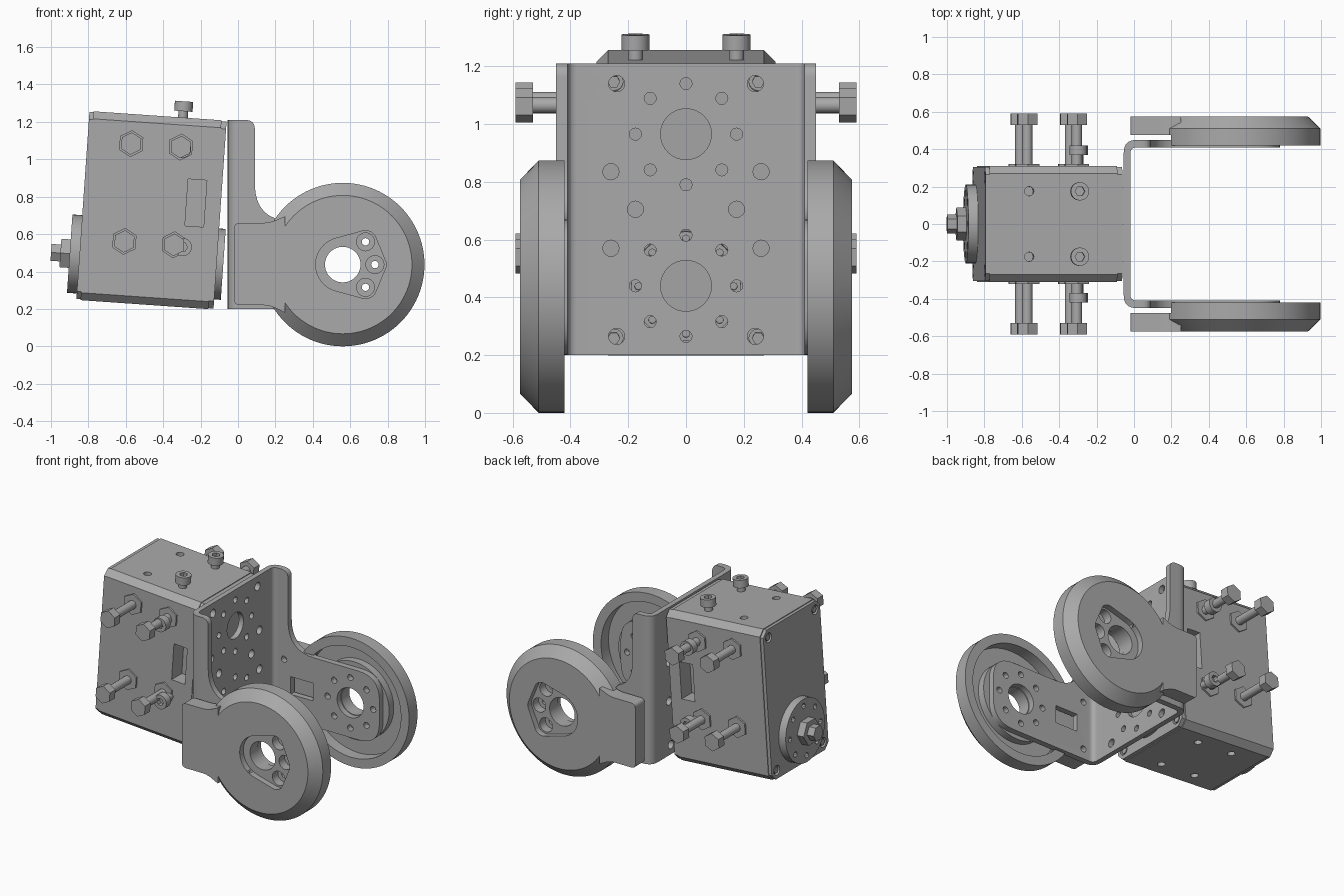
import bpy, bmesh
from math import sin, cos, pi, radians
from mathutils import Matrix, Vector
from mathutils.geometry import convex_hull_2d

cube = bpy.data.objects.get("Cube")
if cube:
    bpy.data.objects.remove(cube, do_unlink=True)

grey = bpy.data.materials.new("plain grey")
grey.use_nodes = True
GREY = (0.4, 0.4, 0.4, 1)
grey.diffuse_color = GREY
grey.node_tree.nodes["Principled BSDF"].inputs["Base Color"].default_value = GREY


def ngon(u, v, r, n=24, phase=0.0):
    return [(u + r * cos(phase + 2 * pi * i / n), v + r * sin(phase + 2 * pi * i / n)) for i in range(n)]


def rect(u0, v0, u1, v1):
    return [(u0, v0), (u1, v0), (u1, v1), (u0, v1)]


def rounded(corners, steps=8):
    """Polygon from (u, v, radius) corners."""
    out = []
    for i, (u, v, r) in enumerate(corners):
        p = Vector((u, v))
        if not r:
            out.append((u, v))
            continue
        a = p + (Vector(corners[i - 1][:2]) - p).normalized() * r
        b = p + (Vector(corners[(i + 1) % len(corners)][:2]) - p).normalized() * r
        for k in range(steps + 1):
            t = k / steps
            out.append(tuple(a * (1 - t) ** 2 + p * 2 * t * (1 - t) + b * t * t))
    return out


PLACE = {"X": lambda u, v, w: (w, u, v), "Y": lambda u, v, w: (u, w, v), "Z": lambda u, v, w: (u, v, w)}


def finish(name, bm, frame=None):
    bmesh.ops.recalc_face_normals(bm, faces=bm.faces)
    mesh = bpy.data.meshes.new(name)
    bm.to_mesh(mesh)
    bm.free()
    mesh.materials.append(grey)
    ob = bpy.data.objects.new(name, mesh)
    bpy.context.collection.objects.link(ob)
    if frame:
        ob.matrix_world = frame
    return ob


def solid(name, prisms, frame=None):
    """Object made of prisms given as (outline, axis, low, high)."""
    bm = bmesh.new()
    for pts, axis, lo, hi in prisms:
        ends = [[bm.verts.new(PLACE[axis](u, v, w)) for u, v in pts] for w in (lo, hi)]
        bm.faces.new(ends[0])
        bm.faces.new(ends[1][::-1])
        for i in range(len(pts)):
            bm.faces.new((ends[0][i - 1], ends[0][i], ends[1][i], ends[1][i - 1]))
    return finish(name, bm, frame)


def lathe(name, profile, cx, cz, n=96):
    """Closed (radius, y) profile turned around a y axis."""
    bm = bmesh.new()
    rings = [[bm.verts.new((u, y, v)) for u, v in ngon(cx, cz, r, n)] for r, y in profile]
    for j in range(len(rings)):
        for i in range(n):
            bm.faces.new((rings[j - 1][i - 1], rings[j - 1][i], rings[j][i], rings[j][i - 1]))
    return finish(name, bm)


def combine(ob, other, operation):
    mod = ob.modifiers.new("cut", "BOOLEAN")
    mod.operation, mod.object, mod.solver = operation, other, "EXACT"
    bpy.context.view_layer.update()
    mesh = bpy.data.meshes.new_from_object(ob.evaluated_get(bpy.context.evaluated_depsgraph_get()))
    ob.modifiers.clear()
    ob.data = mesh
    bpy.data.objects.remove(other, do_unlink=True)


def cut(ob, prisms):
    combine(ob, solid("cutter", prisms, ob.matrix_world.copy()), "DIFFERENCE")


# Tilted servo case
TILT = Matrix.Translation((-0.4625, 0, 0.7275)) @ Matrix.Rotation(radians(4), 4, "Y")
SX, SZ = 0.133, -0.262          # screw spacing, output shaft height


def case_outline(w, h, c=0.04):
    return [(-w, c - h), (c - w, -h), (w - c, -h), (w, c - h), (w, h - c), (w - c, h), (c - w, h), (-w, h - c)]


case = solid("servo_case", [(case_outline(0.31, 0.506), "X", -0.345, 0.34)], TILT)
window = rect(0.184, -0.07, 0.284, 0.18)
cut(case, [(window, "Y", s * 0.2, s * 0.4) for s in (1, -1)]
    + [(ngon(-SX, y, 0.025, 12), "Z", s * 0.44, s * 0.6) for y in (-0.175, 0.175) for s in (1, -1)]
    + [(ngon(SX, y, 0.025, 12), "Z", -0.6, -0.44) for y in (-0.175, 0.175)])

# End covers with corner screw recesses
for name, lo, hi in (("rear_cover", -0.3675, -0.345), ("front_cover", 0.34, 0.3675)):
    cover = solid(name, [(case_outline(0.305, 0.501), "X", lo, hi)], TILT)
    corners = [(y, z) for y in (-0.25, 0.25) for z in (-0.445, 0.445)]
    cut(cover, [(ngon(y, z, 0.032, 16), "X", lo - 0.01, hi + 0.01) for y, z in corners])
    solid(name + "_screws", [(ngon(y, z, 0.022, 6), "X", lo + 0.004, hi - 0.004) for y, z in corners], TILT)

# Output horn, rear idler disc and its hex fastener
horn = solid("output_horn", [(ngon(0, SZ, 0.19, 48), "X", 0.36, 0.403)], TILT)
cut(horn, [(p, "X", 0.385, 0.42) for p in
           [ngon(y, z, 0.013, 8) for y, z in ngon(0, SZ, 0.175 - 0.01, 8)]])
idler = solid("rear_idler_disc", [(ngon(0, SZ, 0.21, 48), "X", -0.42, -0.36)], TILT)
cut(idler, [(ngon(y, z, 0.018, 10), "X", -0.45, -0.395) for y, z in ngon(0, SZ, 0.165, 8)])
solid("rear_idler_collar", [(ngon(0, SZ, 0.088, 6), "X", -0.47, -0.42)], TILT)
solid("rear_idler_bolt", [(ngon(0, SZ, 0.052, 6), "X", -0.52, -0.47)], TILT)

# Side bolts with hex seats, and socket screws
for s, side in ((1, "left"), (-1, "right")):
    bolts = []
    for x in (-SX, SX):
        for z in (-0.176, 0.348):
            bolts += [(ngon(x, z, 0.072, 6, pi / 6), "Y", s * 0.305, s * 0.322),
                      (ngon(x, z, 0.028, 16), "Y", s * 0.32, s * 0.54),
                      (ngon(x, z, 0.06, 6, pi / 6), "Y", s * 0.53, s * 0.59)]
    solid(side + "_side_bolts", bolts, TILT)
    spots = [(0.181, -0.185), (0.141, 0.338)]
    solid(side + "_socket_shanks", [(ngon(x, z, 0.024, 16), "Y", s * 0.3, s * 0.37) for x, z in spots], TILT)
    heads = solid(side + "_socket_heads", [(ngon(x, z, 0.048), "Y", s * 0.37, s * 0.42) for x, z in spots], TILT)
    cut(heads, [(ngon(x, z, 0.025, 6), "Y", s * 0.39, s * 0.45) for x, z in spots])

# Screws on top of the case
ys = (-0.175, 0.175)
solid("top_screw_shanks", [(ngon(SX, y, 0.026, 16), "Z", 0.5, 0.545) for y in ys], TILT)
top_heads = solid("top_screw_heads", [(ngon(SX, y, 0.049), "Z", 0.54, 0.593) for y in ys], TILT)
cut(top_heads, [(ngon(SX, y, 0.026, 6), "Z", 0.565, 0.65) for y in ys])

# U bracket: bent sheet trimmed to its side outline
CX, CZ = 0.56, 0.437            # wheel axis
sheet = [(0.8, 0.45, 0), (-0.055, 0.45, 0.07), (-0.055, -0.45, 0.07), (0.8, -0.45, 0),
         (0.8, -0.41, 0), (-0.02, -0.41, 0.035), (-0.02, 0.41, 0.035), (0.8, 0.41, 0)]
bracket = solid("u_bracket", [(rounded(sheet), "Z", 0.1, 1.3)])
side = [(-0.1, 0.2, 0), (0.78, 0.2, 0.16), (0.78, 0.67, 0.16), (0.09, 0.67, 0.2),
        (0.09, 1.21, 0.05), (-0.1, 1.21, 0)]
combine(bracket, solid("trim", [(rounded(side), "Y", -0.6, 0.6)]), "INTERSECT")

plate_holes = [ngon(0, z, 0.088, 40) for z in (0.44, 0.965)]
plate_holes += [ngon(y, z, 0.021, 12) for cz in (0.44, 0.965) for y, z in ngon(0, cz, 0.175, 8)]
for y, z in ((0.24, 1.14), (0.26, 0.835), (0.175, 0.705), (0.26, 0.57), (0.24, 0.265)):
    plate_holes += [ngon(y, z, 0.028, 16), ngon(-y, z, 0.028, 16)]
cut(bracket, [(p, "X", -0.1, 0.05) for p in plate_holes])

arm_holes = [ngon(CX, CZ, 0.1, 40), rect(0.11, 0.375, 0.28, 0.495)]
arm_holes += [ngon(x, z, 0.021, 12) for x, z in ngon(CX, CZ, 0.172, 8)]
arm_holes += [ngon(0.06, z, 0.021, 12) for z in (0.27, 0.6)]
cut(bracket, [(p, "Y", -0.6, 0.6) for p in arm_holes])

# Round arm covers, dished on the inside, with a pocket for three screws
profile = [(0.095, 0.575), (0.37, 0.575), (0.437, 0.51), (0.437, 0.42), (0.375, 0.42),
           (0.375, 0.5), (0.265, 0.5), (0.265, 0.45), (0.095, 0.45)]
screws = [(CX + 0.172 * cos(a), CZ + 0.172 * sin(a)) for a in (-pi / 4, 0, pi / 4)]
cloud = ngon(CX, CZ, 0.145, 48) + [p for x, z in screws for p in ngon(x, z, 0.06)]
pocket = [cloud[i] for i in convex_hull_2d([Vector(p) for p in cloud])]
tab = [(-0.02, 0.22, 0.03), (0.17, 0.22, 0.04), (0.25, 0.18, 0), (0.25, 0.695, 0),
       (0.17, 0.66, 0.04), (-0.02, 0.66, 0.03)]
for s, side in ((1, "left"), (-1, "right")):
    cover = lathe(side + "_round_cover", [(r, s * y) for r, y in profile], CX, CZ)
    combine(cover, solid("tab", [(rounded(tab), "Y", s * 0.475, s * 0.575)]), "UNION")
    cut(cover, [(rect(-0.1, 0.19, 0.29, 0.68), "Y", s * 0.4, s * 0.475)])
    cut(cover, [(pocket, "Y", s * 0.535, s * 0.6)])
    cut(cover, [(ngon(x, z, 0.048), "Y", s * 0.475, s * 0.56) for x, z in screws])
    cut(cover, [(ngon(x, z, 0.02, 12), "Y", s * 0.4, s * 0.5) for x, z in screws])

# Smooth the round faces, keep edges crisp
bpy.ops.object.select_all(action="DESELECT")
for ob in bpy.context.scene.objects:
    if ob.type == "MESH" and grey.name in ob.data.materials:
        ob.select_set(True)
        bpy.context.view_layer.objects.active = ob
bpy.ops.object.shade_smooth_by_angle(angle=radians(28))
